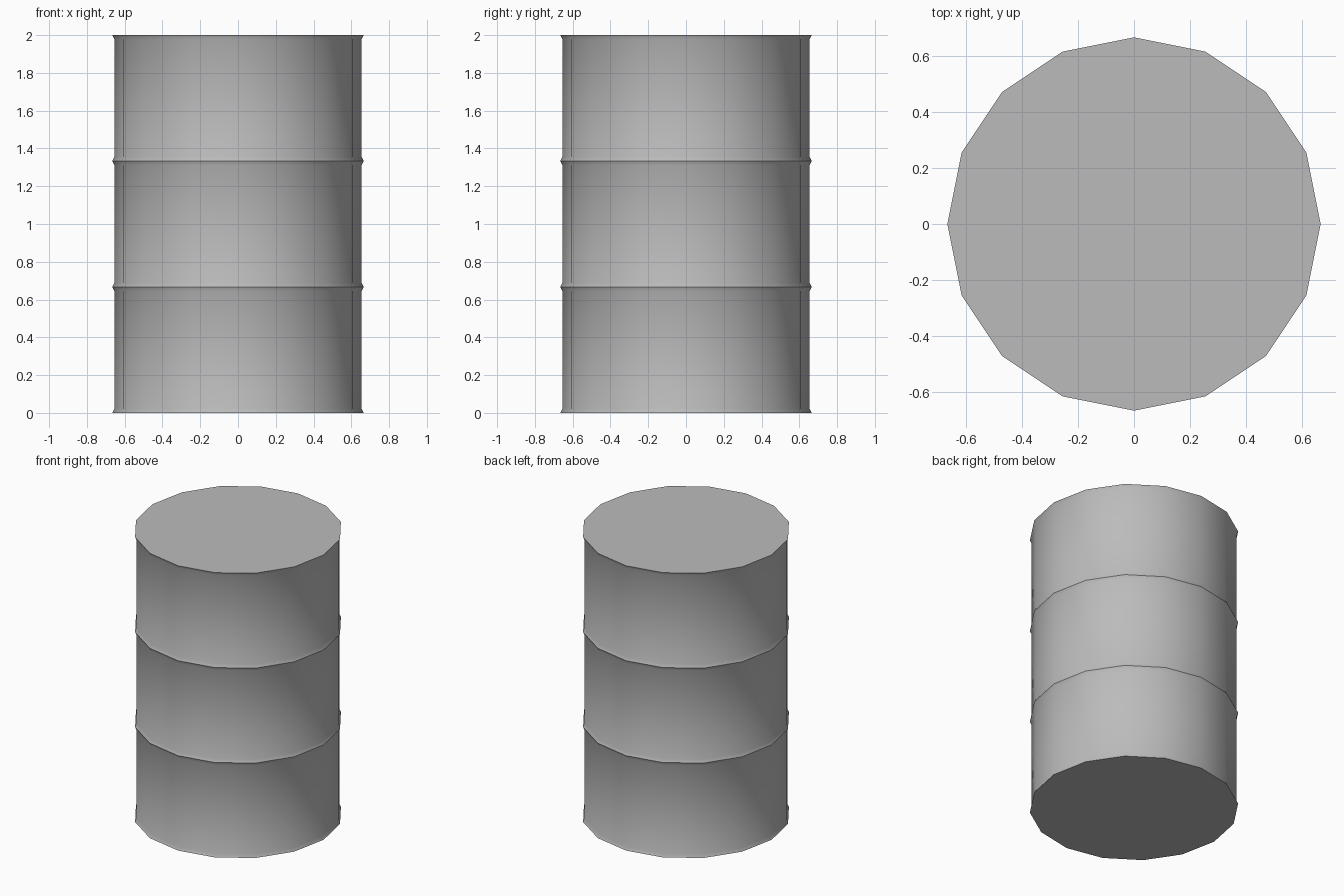
import bpy
import bmesh
import math

cube = bpy.data.objects.get("Cube")
if cube:
    bpy.data.objects.remove(cube, do_unlink=True)

SIDES = 16
HEIGHT = 2.0
BODY_R = 0.655
RIM_R = 0.665
FLARE = 0.022  # height of each rim flare and half height of each rib

# Grey painted steel
steel = bpy.data.materials.new("grey_steel")
grey = (0.5, 0.5, 0.5, 1.0)
steel.diffuse_color = grey
steel.use_nodes = True
steel.node_tree.nodes["Principled BSDF"].inputs["Base Color"].default_value = grey

# Drum profile: flared rims at both ends, two rolling ribs at the thirds
profile = [(RIM_R, 0), (BODY_R, FLARE)]
for rib_z in (HEIGHT / 3, HEIGHT * 2 / 3):
    profile += [(BODY_R, rib_z - FLARE), (RIM_R, rib_z), (BODY_R, rib_z + FLARE)]
profile += [(BODY_R, HEIGHT - FLARE), (RIM_R, HEIGHT)]

# Turn the profile around the z axis
bm = bmesh.new()
rings = []
for r, z in profile:
    angles = [math.tau * i / SIDES for i in range(SIDES)]
    rings.append([bm.verts.new((r * math.cos(a), r * math.sin(a), z)) for a in angles])
for low, high in zip(rings, rings[1:]):
    for i in range(SIDES):
        j = (i + 1) % SIDES
        bm.faces.new((low[i], low[j], high[j], high[i]))

# Flat lid and base
bm.faces.new(rings[-1])
bm.faces.new(rings[0][::-1])

mesh = bpy.data.meshes.new("drum")
bm.to_mesh(mesh)
bm.free()
mesh.materials.append(steel)
drum = bpy.data.objects.new("drum", mesh)
bpy.context.collection.objects.link(drum)

# Smooth wall, crisp rims and rib crests
bpy.ops.object.select_all(action="DESELECT")
drum.select_set(True)
bpy.context.view_layer.objects.active = drum
bpy.ops.object.shade_smooth_by_angle(angle=math.radians(30))
